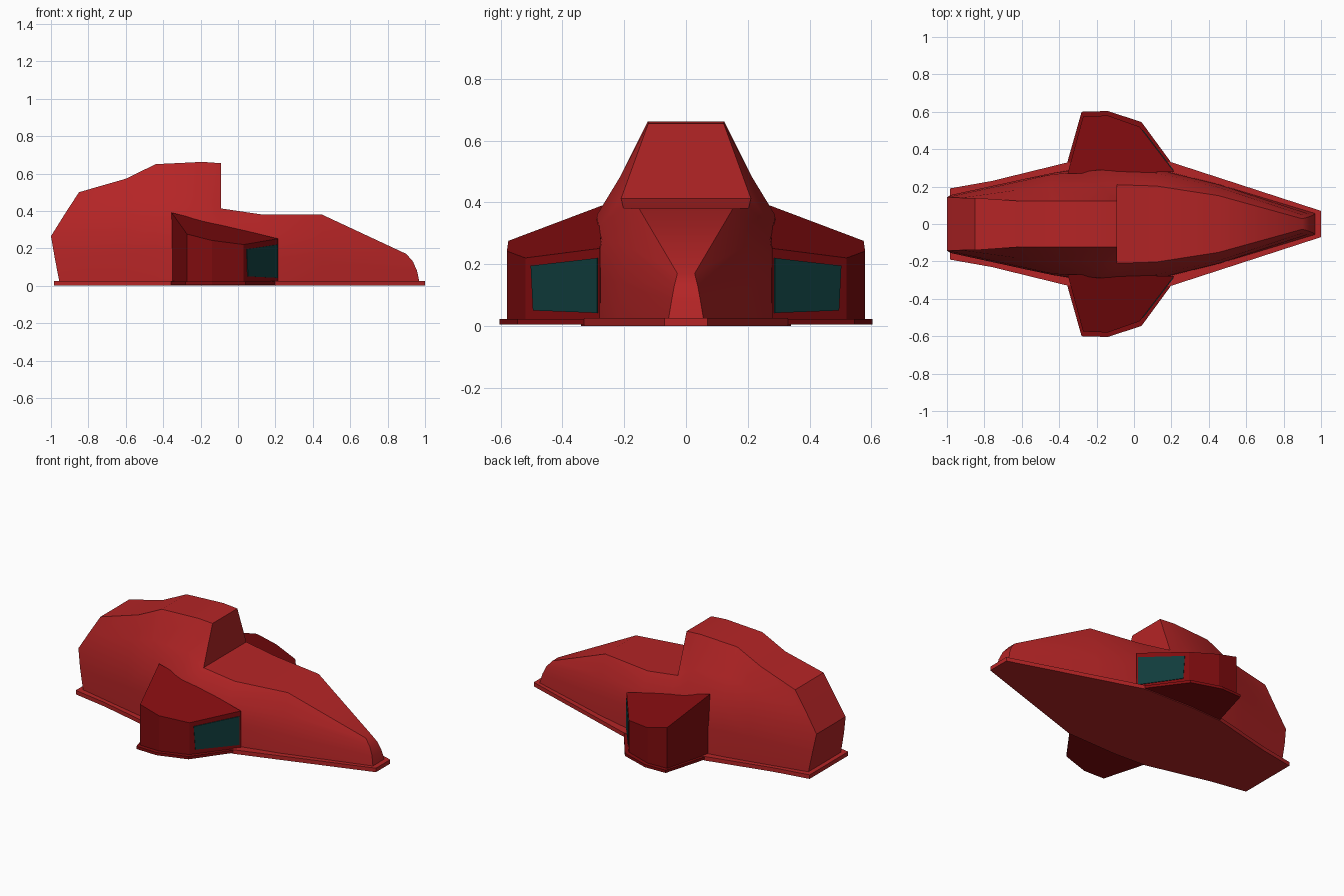
import bpy, bmesh, math
from mathutils import Vector

if "Cube" in bpy.data.objects:
    bpy.data.objects.remove(bpy.data.objects["Cube"])


def material(name, rgb):
    m = bpy.data.materials.new(name)
    m.diffuse_color = (*rgb, 1)
    m.use_nodes = True
    m.node_tree.nodes["Principled BSDF"].inputs["Base Color"].default_value = m.diffuse_color
    return m


RED = material("red", (0.46, 0.018, 0.019))
DARK = material("dark red", (0.215, 0.0035, 0.0045))
GLASS = material("dark teal glass", (0.005, 0.045, 0.045))


def finish(name, bm, mat, smooth=None):
    bmesh.ops.remove_doubles(bm, verts=bm.verts, dist=0.0005)
    bmesh.ops.recalc_face_normals(bm, faces=bm.faces)
    me = bpy.data.meshes.new(name)
    bm.to_mesh(me)
    bm.free()
    me.materials.append(mat)
    ob = bpy.data.objects.new(name, me)
    bpy.context.collection.objects.link(ob)
    if smooth:
        bpy.ops.object.select_all(action='DESELECT')
        ob.select_set(True)
        bpy.context.view_layer.objects.active = ob
        bpy.ops.object.shade_smooth_by_angle(angle=math.radians(smooth))
    return ob


def prism(name, outline, z0, top, mat):
    """Upright prism; top is a function giving the height at (x, y)."""
    bm = bmesh.new()
    lo = [bm.verts.new((x, y, z0)) for x, y in outline]
    hi = [bm.verts.new((x, y, top(x, y))) for x, y in outline]
    bm.faces.new(lo)
    bm.faces.new(hi)
    n = len(lo)
    for i in range(n):
        j = (i + 1) % n
        bm.faces.new((lo[i], lo[j], hi[j], hi[i]))
    return finish(name, bm, mat)


# Base plate
half = [(-0.985, 0.19), (-0.76, 0.23), (-0.36, 0.328), (-0.14, 0.34),
        (0.2, 0.33), (1.0, 0.07)]
prism("base_plate", half + [(x, -y) for x, y in reversed(half)], 0,
      lambda x, y: 0.025, RED)


# Hull: half sections from the bottom edge up, tail to nose
def section(x, *yz):
    return [(x, y, z) for y, z in yz]


sections = [
    [(-0.955, 0.16, 0.02), (-0.98, 0.155, 0.15), (-1.0, 0.143, 0.265),
     (-0.925, 0.14, 0.385), (-0.85, 0.14, 0.5)],
    section(-0.6, (0.238, 0.02), (0.238, 0.17), (0.23, 0.31), (0.185, 0.44), (0.122, 0.572)),
    section(-0.44, (0.272, 0.02), (0.272, 0.18), (0.265, 0.35), (0.205, 0.49), (0.122, 0.65)),
    section(-0.19, (0.312, 0.02), (0.308, 0.18), (0.288, 0.36), (0.215, 0.48), (0.124, 0.662)),
    section(-0.09, (0.312, 0.02), (0.308, 0.18), (0.283, 0.32), (0.21, 0.413), (0.122, 0.655)),
    section(0.12, (0.295, 0.02), (0.292, 0.16), (0.272, 0.28), (0.203, 0.382)),
    section(0.45, (0.214, 0.02), (0.212, 0.14), (0.197, 0.26), (0.152, 0.38)),
    [(0.97, 0.057, 0.02), (0.957, 0.047, 0.08), (0.935, 0.038, 0.13), (0.9, 0.028, 0.17)],
]
bm = bmesh.new()
L = [[bm.verts.new(p) for p in s] for s in sections]
R = [[bm.verts.new((x, -y, z)) for x, y, z in s] for s in sections]
for i in range(len(L) - 1):
    n = min(len(L[i]), len(L[i + 1]))
    for C in (L, R):
        for k in range(n - 1):
            bm.faces.new((C[i][k], C[i + 1][k], C[i + 1][k + 1], C[i][k + 1]))
    # roof or deck, and underside
    for k in (n - 1, 0):
        bm.faces.new((L[i][k], L[i + 1][k], R[i + 1][k], R[i][k]))
# tail and nose ends, then the windscreen step
for c in (0, -1):
    for k in range(len(L[c]) - 1):
        bm.faces.new((L[c][k], L[c][k + 1], R[c][k + 1], R[c][k]))
bm.faces.new((L[4][3], L[4][4], R[4][4], R[4][3]))
finish("hull", bm, RED, 29)


# Side pods with sloping roof, flange and front glass
def pod_roof(x, y):
    return 0.275 - 0.24 * (x + 0.27) - 0.312 * (abs(y) - 0.575)


for side, tag in ((1, "left"), (-1, "right")):
    pod = [(-0.355, 0.27), (-0.272, 0.575), (-0.14, 0.58), (0.03, 0.52), (0.215, 0.278)]
    flange = [(-0.365, 0.3), (-0.28, 0.6), (-0.14, 0.604), (0.04, 0.545), (0.205, 0.32), (0.205, 0.27)]
    prism(tag + "_pod", [(x, y * side) for x, y in pod], 0.01, pod_roof, DARK)
    prism(tag + "_pod_flange", [(x, y * side) for x, y in flange], 0.005,
          lambda x, y: 0.022, DARK)
    # thin glass plate lying on the slanted front wall
    a, b = Vector((0.03, 0.52 * side, 0)), Vector((0.215, 0.278 * side, 0))
    d = (b - a).normalized()
    out = Vector((abs(d.y), abs(d.x) * side, 0)) * 0.004
    bm = bmesh.new()
    rings = []
    for off in (-out * 0.3, out):
        pts = [(0.11, 0.05), (0.97, 0.042), (0.97, 0.22), (0.08, 0.195)]
        rings.append([bm.verts.new(a.lerp(b, t) + off + Vector((0, 0, z))) for t, z in pts])
        bm.faces.new(rings[-1])
    for i in range(4):
        j = (i + 1) % 4
        bm.faces.new((rings[0][i], rings[0][j], rings[1][j], rings[1][i]))
    finish(tag + "_pod_glass", bm, GLASS)
